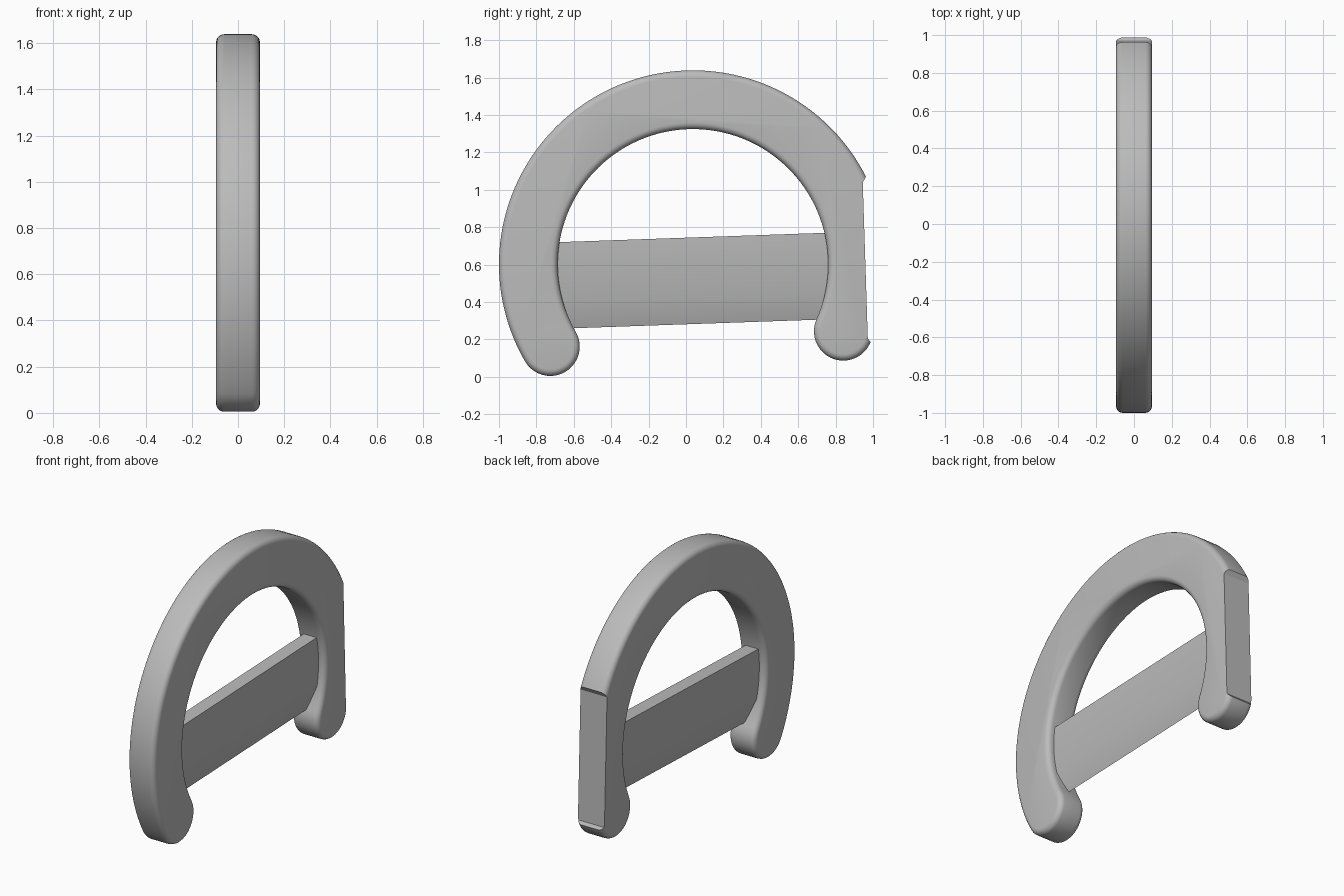
import bpy, bmesh
from math import sin, cos, radians
from mathutils import Vector

cube = bpy.data.objects.get("Cube")
if cube:
    bpy.data.objects.remove(cube)

grey = bpy.data.materials.new("plain_grey")
grey.use_nodes = True
grey.diffuse_color = (0.5, 0.5, 0.5, 1)
grey.node_tree.nodes["Principled BSDF"].inputs["Base Color"].default_value = (0.5, 0.5, 0.5, 1)


def prism(name, outline, offset):
    """Extrude a closed outline of 3D points along offset."""
    bm = bmesh.new()
    face = bm.faces.new([bm.verts.new(p) for p in outline])
    result = bmesh.ops.extrude_face_region(bm, geom=[face])
    verts = [v for v in result["geom"] if isinstance(v, bmesh.types.BMVert)]
    bmesh.ops.translate(bm, verts=verts, vec=offset)
    bmesh.ops.recalc_face_normals(bm, faces=bm.faces)
    mesh = bpy.data.meshes.new(name)
    bm.to_mesh(mesh)
    bm.free()
    mesh.materials.append(grey)
    obj = bpy.data.objects.new(name, mesh)
    bpy.context.collection.objects.link(obj)
    return obj


def arc(centre, radius, start, end, steps):
    angles = [radians(start + (end - start) * i / steps) for i in range(steps + 1)]
    return [(centre[0] + radius * cos(a), centre[1] + radius * sin(a)) for a in angles]


def select_only(obj):
    bpy.ops.object.select_all(action='DESELECT')
    obj.select_set(True)
    bpy.context.view_layer.objects.active = obj


# Curved handle: an open ring with round ends
HALF = 0.095
CENTRE = (0.037, 0.602)
OUTER, INNER = 1.037, 0.723
MID, CAP = (OUTER + INNER) / 2, (OUTER - INNER) / 2
START, END = -24, 210


def end_centre(angle):
    return arc(CENTRE, MID, angle, angle, 1)[0]


outline = arc(CENTRE, OUTER, START, END, 96)
outline += arc(end_centre(END), CAP, END, END + 180, 20)[1:]
outline += arc(CENTRE, INNER, END, START, 96)[1:]
outline += arc(end_centre(START), CAP, START + 180, START + 360, 20)[1:-1]
handle = prism("curved_handle", [(-HALF, y, z) for y, z in outline], (2 * HALF, 0, 0))

# Rounded rims on the handle
bevel = handle.modifiers.new("rounded_rims", 'BEVEL')
bevel.width = 0.035
bevel.segments = 5
bevel.limit_method = 'ANGLE'
bevel.angle_limit = radians(50)

# Flat cut on the back of the handle, with flared ends
flat = [(0.945, 1.04), (0.972, 0.205), (1.2, -0.07), (1.4, 0.6), (1.18, 1.45)]
cutter = prism("flat_cutter", [(-0.3, y, z) for y, z in flat], (0.6, 0, 0))
cutter.hide_render = True
cut = handle.modifiers.new("flat_cut", 'BOOLEAN')
cut.operation = 'DIFFERENCE'
cut.object = cutter
cut.solver = 'EXACT'
select_only(handle)
bpy.ops.object.convert(target='MESH')
bpy.data.objects.remove(cutter)
bpy.ops.object.shade_smooth_by_angle(angle=radians(30))

# Blade: a slightly tilted bar tapering to a sharp lower edge
T = 0.046
section = [(-T, 0.718), (T, 0.718), (T, 0.4), (0, 0.255), (-T, 0.4)]
blade = prism("blade", [Vector((x, -0.75, z)) for x, z in section], (0, 1.57, 0.055))
select_only(blade)
bpy.ops.object.shade_smooth_by_angle(angle=radians(30))
